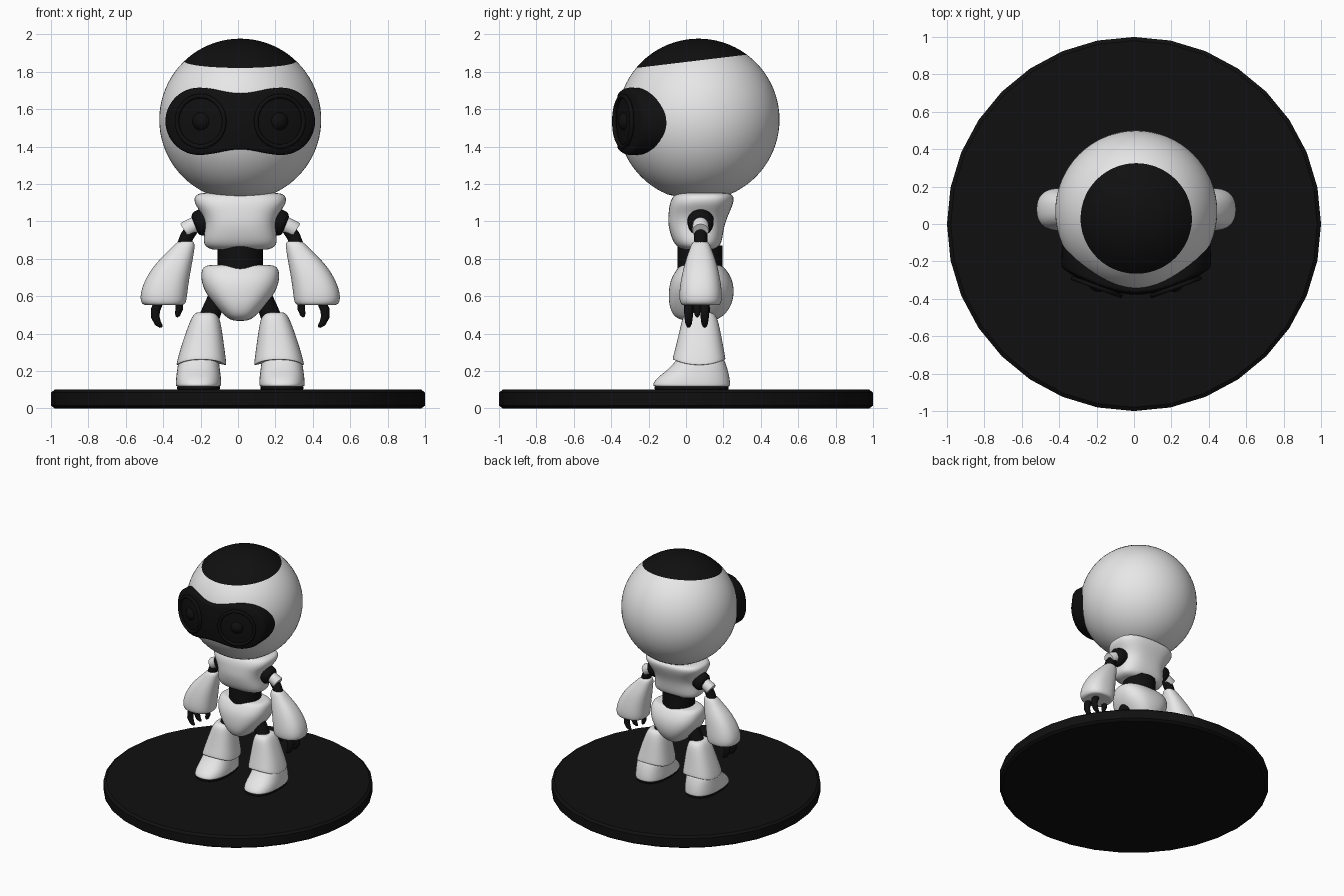
import bpy, bmesh, math
from mathutils import Vector, Matrix

if "Cube" in bpy.data.objects:
    bpy.data.objects.remove(bpy.data.objects["Cube"])

CX = 0.012  # body centre line


def material(name, v):
    m = bpy.data.materials.new(name)
    m.diffuse_color = (v, v, v, 1)
    m.use_nodes = True
    m.node_tree.nodes["Principled BSDF"].inputs["Base Color"].default_value = m.diffuse_color
    return m


WHITE = material("white shell", 0.8)
BLACK = material("black", 0.005)


def finish(name, bm, mat, mirror=False, subsurf=0, angle=50, x=CX):
    bmesh.ops.recalc_face_normals(bm, faces=bm.faces)
    me = bpy.data.meshes.new(name)
    bm.to_mesh(me)
    bm.free()
    me.materials.append(mat)
    ob = bpy.data.objects.new(name, me)
    bpy.context.collection.objects.link(ob)
    ob.location.x = x
    if mirror:
        ob.modifiers.new("mirror", 'MIRROR').use_mirror_merge = False
    if subsurf:
        s = ob.modifiers.new("smooth", 'SUBSURF')
        s.levels = s.render_levels = subsurf
    bpy.context.view_layer.objects.active = ob
    ob.select_set(True)
    if subsurf:
        bpy.ops.object.shade_smooth()
    else:
        bpy.ops.object.shade_smooth_by_angle(angle=math.radians(angle))
    ob.select_set(False)
    return ob


def skin(bm, rings):
    rows = [[bm.verts.new(p) for p in r] for r in rings]
    n = len(rows[0])
    for a, b in zip(rows, rows[1:]):
        for i in range(n):
            j = (i + 1) % n
            bm.faces.new((a[i], a[j], b[j], b[i]))
    bm.faces.new(rows[0])
    bm.faces.new(rows[-1])


def spow(v, e):
    return math.copysign(abs(v) ** e, v)


def loft(name, sections, mat, n=2.5, mirror=False, wave=0.0):
    """sections: (z, x0, x1, y0, y1); wave lifts the front and back of the first two rings"""
    bm, rings, N = bmesh.new(), [], 24
    for k, (z, x0, x1, y0, y1) in enumerate(sections):
        r = []
        for i in range(N):
            t = 2 * math.pi * i / N
            c, s = spow(math.cos(t), 2 / n), spow(math.sin(t), 2 / n)
            r.append(((x0 + x1) / 2 + c * (x1 - x0) / 2, (y0 + y1) / 2 + s * (y1 - y0) / 2,
                      z + (wave * s * s if k < 3 else 0)))
        rings.append(r)
    skin(bm, rings)
    return finish(name, bm, mat, mirror, subsurf=2)


def tube(name, pts, radii, mat, mirror=True, N=20):
    bm, rings = bmesh.new(), []
    P = [Vector(p) for p in pts]
    for i, p in enumerate(P):
        d = (P[min(i + 1, len(P) - 1)] - P[max(i - 1, 0)]).normalized()
        u = d.cross(Vector((0, 1, 0))).normalized()
        v = u.cross(d)
        rings.append([p + radii[i] * (math.cos(t) * u + math.sin(t) * v)
                      for t in (2 * math.pi * k / N for k in range(N))])
    skin(bm, rings)
    return finish(name, bm, mat, mirror)


# Round display base
bm = bmesh.new()
skin(bm, [[(r * math.cos(k * math.pi / 16), r * math.sin(k * math.pi / 16), z) for k in range(32)]
          for r, z in ((0.98, 0), (1, 0.015), (1, 0.085), (0.98, 0.1))])
finish("base", bm, BLACK, angle=30, x=0)

# Head with a tilted dark crown
HC, HR = Vector((0, 0.067, 1.544)), 0.433
bm = bmesh.new()
bmesh.ops.create_uvsphere(bm, u_segments=64, v_segments=40, radius=HR, matrix=Matrix.Translation(HC))
for v in bm.verts:
    v.co.z = max(v.co.z, 1.137)
no = Vector((0, -0.12, 1)).normalized()
co = Vector((0, -0.27, 1.82))
bmesh.ops.bisect_plane(bm, geom=bm.verts[:] + bm.edges[:] + bm.faces[:], plane_co=co, plane_no=no)
for f in bm.faces:
    f.material_index = int((f.calc_center_median() - co).dot(no) > 0)
head = finish("head", bm, WHITE)
head.data.materials.append(BLACK)

# Goggle visor: two round lobes joined by a narrower bridge
EX, EZ, ER = 0.22, 1.535, 0.18
outline = []
for side in (1, -1):
    for k in range(25):
        t = math.pi * (k / 24 - 0.5)
        outline.append((side * (EX + ER * math.cos(t)), side * ER * math.sin(t)))
    for k in range(1, 16):
        x = EX * (1 - k / 8)
        outline.append((side * x, side * (0.165 - 0.015 * math.cos(math.pi * x / EX))))


def visor_y(x, z):
    return -0.377 + 0.9 * x * x + 0.6 * z * z


rings = []
back = []
for x, z in outline:
    d = HR ** 2 - x * x - z * z
    back.append((x * 0.99, HC.y - math.sqrt(max(d, 0.01)) + 0.03, EZ + z * 0.99))
rings.append(back)
rings.append([(x, visor_y(x, z) + 0.015, EZ + z) for x, z in outline])
for s in (0.985, 0.96, 0.85, 0.7, 0.5, 0.3, 0.1):
    rings.append([(x * s, visor_y(x * s, z * s) + (0.004 if s > 0.98 else 0), EZ + z * s)
                  for x, z in outline])
bm = bmesh.new()
skin(bm, rings)
finish("visor", bm, BLACK)

# Eye rims and pupils
nrm = Vector((0.37, -1, 0)).normalized()
tan = Vector((0, 0, 1)).cross(nrm)
eye = Vector((0.212, visor_y(0.212, 0), EZ))
bm = bmesh.new()
grid = []
for i in range(48):
    a = 2 * math.pi * i / 48
    r = math.cos(a) * tan + math.sin(a) * Vector((0, 0, 1))
    grid.append([bm.verts.new(eye + r * (0.135 + 0.012 * math.cos(b)) + nrm * 0.012 * math.sin(b))
                 for b in (2 * math.pi * j / 10 for j in range(10))])
for i in range(48):
    for j in range(10):
        i2, j2 = (i + 1) % 48, (j + 1) % 10
        bm.faces.new((grid[i][j], grid[i2][j], grid[i2][j2], grid[i][j2]))
finish("eye_rim", bm, BLACK, True)
bm = bmesh.new()
bmesh.ops.create_uvsphere(bm, u_segments=24, v_segments=16, radius=0.055,
                          matrix=Matrix.Translation(eye - nrm * 0.03))
finish("pupil", bm, BLACK, True)

# Torso, waist and pelvis
loft("torso", [(0.848, -0.13, 0.13, 0.0, 0.14), (0.85, -0.155, 0.155, -0.02, 0.155),
               (0.865, -0.19, 0.19, -0.05, 0.18), (0.90, -0.2, 0.2, -0.075, 0.195),
               (0.98, -0.185, 0.185, -0.098, 0.205), (1.04, -0.205, 0.205, -0.095, 0.23),
               (1.09, -0.245, 0.245, -0.09, 0.252), (1.13, -0.25, 0.25, -0.075, 0.26),
               (1.15, -0.225, 0.225, -0.05, 0.24), (1.153, -0.18, 0.18, -0.02, 0.2)], WHITE, 2.7)
tube("waist", [(0, 0.075, 0.74), (0, 0.075, 0.87)], [0.121, 0.121], BLACK, False, 32)
loft("pelvis", [(0.468, -0.02, 0.02, 0.03, 0.1), (0.472, -0.05, 0.05, -0.03, 0.16),
                (0.495, -0.085, 0.085, -0.07, 0.205), (0.55, -0.135, 0.135, -0.092, 0.245),
                (0.62, -0.19, 0.19, -0.095, 0.26), (0.69, -0.213, 0.213, -0.085, 0.25),
                (0.745, -0.208, 0.208, -0.05, 0.215), (0.765, -0.185, 0.185, -0.03, 0.19),
                (0.768, -0.14, 0.14, 0.0, 0.16)], WHITE, 2.5)

# Legs: thigh, shin guard, boot, sole
tube("thigh", [(0.115, 0.075, 0.62), (0.145, 0.075, 0.54), (0.18, 0.075, 0.45)],
     [0.045, 0.052, 0.055], BLACK)
loft("shin_guard", [(0.235, 0.09, 0.32, -0.05, 0.19), (0.228, 0.074, 0.342, -0.072, 0.212),
                    (0.24, 0.073, 0.342, -0.073, 0.212), (0.33, 0.085, 0.318, -0.055, 0.2),
                    (0.44, 0.1, 0.28, -0.03, 0.18), (0.49, 0.113, 0.258, -0.018, 0.165),
                    (0.512, 0.13, 0.24, 0.005, 0.145), (0.514, 0.15, 0.22, 0.03, 0.12)],
     WHITE, 2.5, True, 0.03)
loft("boot", [(0.116, 0.12, 0.325, -0.15, 0.215), (0.117, 0.103, 0.344, -0.175, 0.236),
              (0.13, 0.1, 0.346, -0.18, 0.238), (0.165, 0.102, 0.344, -0.155, 0.234),
              (0.205, 0.108, 0.338, -0.1, 0.225), (0.25, 0.112, 0.333, -0.058, 0.21),
              (0.29, 0.13, 0.31, -0.03, 0.19)], WHITE, 2.5, True)
loft("sole", [(0.1, 0.112, 0.334, -0.165, 0.225), (0.101, 0.107, 0.339, -0.17, 0.23),
              (0.118, 0.107, 0.339, -0.17, 0.23), (0.119, 0.112, 0.334, -0.165, 0.225)],
     BLACK, 2.5, True)

# Arms: shoulder joint, shoulder cap, upper arm, forearm
tube("shoulder_joint", [(0.165, 0.078, 1.01), (0.205, 0.078, 0.995), (0.225, 0.078, 0.987),
                        (0.238, 0.078, 0.982), (0.243, 0.078, 0.98)],
     [0.07, 0.07, 0.068, 0.058, 0.045], BLACK, N=32)
tube("shoulder_cap", [(0.215, 0.078, 0.998), (0.29, 0.078, 0.955), (0.298, 0.078, 0.95)],
     [0.04, 0.046, 0.042], WHITE, N=28)
tube("upper_arm", [(0.25, 0.078, 0.97), (0.285, 0.078, 0.92), (0.315, 0.078, 0.84)],
     [0.034, 0.036, 0.036], BLACK)
loft("forearm", [(0.553, 0.33, 0.49, 0.0, 0.155), (0.551, 0.305, 0.512, -0.02, 0.178),
                 (0.565, 0.288, 0.533, -0.034, 0.19), (0.61, 0.283, 0.536, -0.038, 0.194),
                 (0.68, 0.274, 0.515, -0.03, 0.186), (0.77, 0.258, 0.46, -0.01, 0.168),
                 (0.85, 0.244, 0.376, 0.018, 0.138), (0.883, 0.243, 0.345, 0.03, 0.126),
                 (0.895, 0.255, 0.325, 0.045, 0.11), (0.895, 0.27, 0.31, 0.06, 0.095)],
     WHITE, 2.4, True)

# Claw fingers and thumb
for i, y in enumerate((0.014, 0.1)):
    tube(f"finger_{i + 1}", [(0.43, y, 0.58), (0.452, y, 0.53), (0.455, y, 0.49),
                             (0.44, y, 0.455), (0.424, y, 0.44), (0.416, y, 0.437)],
         [0.024, 0.025, 0.023, 0.018, 0.011, 0.004], BLACK, N=14)
tube("thumb", [(0.325, 0.06, 0.58), (0.327, 0.06, 0.53), (0.335, 0.06, 0.5), (0.34, 0.06, 0.488)],
     [0.02, 0.02, 0.014, 0.005], BLACK, N=14)
